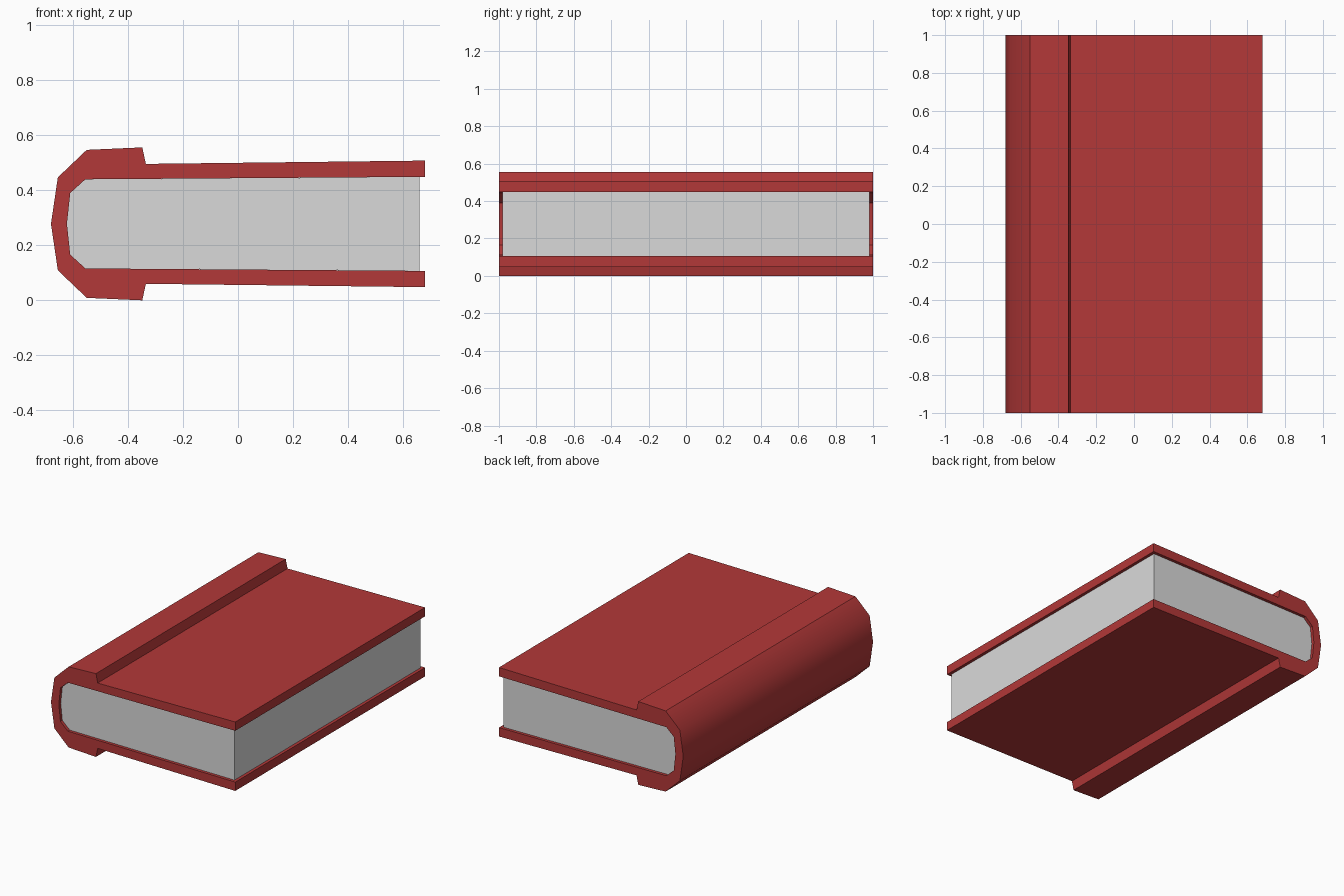
import bpy
import bmesh
from math import radians
from mathutils import Vector

if "Cube" in bpy.data.objects:
    bpy.data.objects.remove(bpy.data.objects["Cube"], do_unlink=True)

MID = 0.278  # height of the mirror plane through the middle of the pages


def material(name, rgb):
    mat = bpy.data.materials.new(name)
    mat.use_nodes = True
    colour = (*rgb, 1)
    mat.diffuse_color = colour
    mat.node_tree.nodes["Principled BSDF"].inputs["Base Color"].default_value = colour
    return mat


def mirrored(points):
    """The same points reflected below the middle plane."""
    return [(x, 2 * MID - z) for x, z in points]


def extrude_profile(name, profile, half_length, mat):
    """Sweep a closed x-z outline along y and shade it."""
    bm = bmesh.new()
    face = bm.faces.new([bm.verts.new((x, -half_length, z)) for x, z in profile])
    swept = bmesh.ops.extrude_face_region(bm, geom=[face])["geom"]
    verts = [v for v in swept if isinstance(v, bmesh.types.BMVert)]
    bmesh.ops.translate(bm, verts=verts, vec=Vector((0, 2 * half_length, 0)))
    bmesh.ops.recalc_face_normals(bm, faces=bm.faces)
    mesh = bpy.data.meshes.new(name)
    bm.to_mesh(mesh)
    bm.free()
    mesh.materials.append(mat)
    obj = bpy.data.objects.new(name, mesh)
    bpy.context.collection.objects.link(obj)
    bpy.ops.object.select_all(action="DESELECT")
    obj.select_set(True)
    bpy.context.view_layer.objects.active = obj
    bpy.ops.object.shade_smooth_by_angle(angle=radians(40))
    return obj


red = material("cover red", (0.45, 0.04, 0.04))
paper = material("paper grey", (0.7, 0.7, 0.7))

# Upper half of the cover, from the fore edge to the spine and back inside
outer = [(0.68, 0.508), (-0.335, 0.496), (-0.348, 0.556), (-0.55, 0.547), (-0.655, 0.447)]
inner = [(-0.61, 0.39), (-0.555, 0.44), (0.68, 0.449)]

# Cover: boards and spine in one wrapped outline
cover_outline = (outer + [(-0.68, MID)] + mirrored(outer)[::-1]
                 + mirrored(inner)[::-1] + [(-0.622, MID)] + inner)
extrude_profile("cover", cover_outline, 1.0, red)

# Page block: fills the inside of the cover, set back from its edges
page_top = inner[:2] + [(0.66, 0.4488)]
page_outline = page_top + mirrored(page_top)[::-1] + [(-0.622, MID)]
extrude_profile("page_block", page_outline, 0.98, paper)
